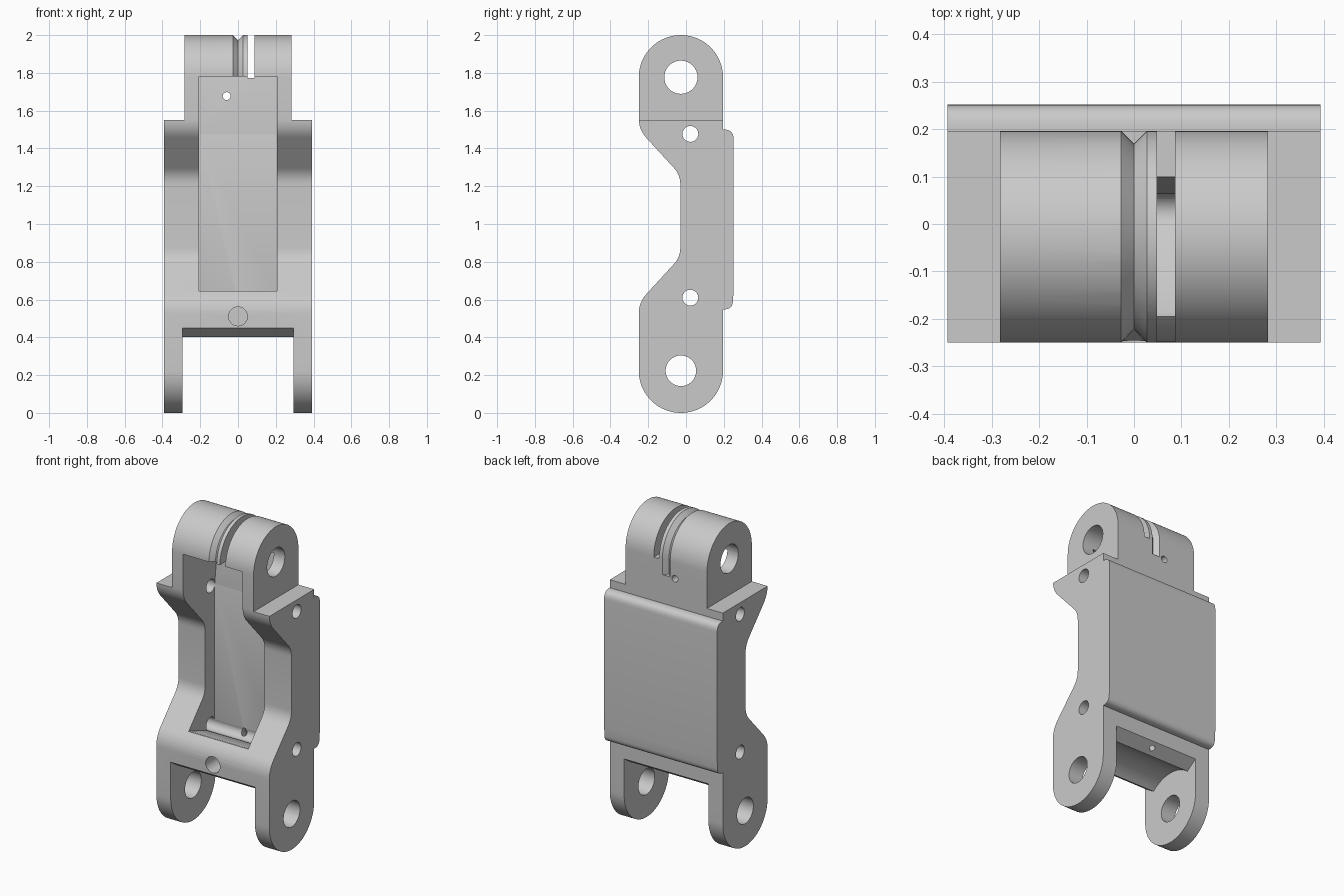
import bpy, bmesh
from math import sin, cos, pi, radians
from mathutils import Vector

cube = bpy.data.objects.get("Cube")
if cube:
    bpy.data.objects.remove(cube)

grey = bpy.data.materials.new("machined grey")
grey.use_nodes = True
colour = (0.59, 0.59, 0.59, 1)
grey.diffuse_color = colour
grey.node_tree.nodes["Principled BSDF"].inputs["Base Color"].default_value = colour

AXIS_Y, TOP_Z, LOW_Z, LUG_R = -0.027, 1.777, 0.223, 0.223
BACK_Y = AXIS_Y + LUG_R


def finish(bm, name):
    bmesh.ops.recalc_face_normals(bm, faces=bm.faces)
    mesh = bpy.data.meshes.new(name)
    bm.to_mesh(mesh)
    bm.free()
    mesh.materials.append(grey)
    obj = bpy.data.objects.new(name, mesh)
    bpy.context.collection.objects.link(obj)
    return obj


def prism(name, profile, x0, x1):
    """Extrude a (y, z) outline along x."""
    bm = bmesh.new()
    face = bm.faces.new([bm.verts.new((x0, y, z)) for y, z in profile])
    new = bmesh.ops.extrude_face_region(bm, geom=[face])["geom"]
    # The starting face stays as the near cap
    bmesh.ops.translate(bm, vec=(x1 - x0, 0, 0),
                        verts=[v for v in new if isinstance(v, bmesh.types.BMVert)])
    return finish(bm, name)


def box(name, x0, x1, y0, y1, z0, z1):
    return prism(name, [(y0, z0), (y1, z0), (y1, z1), (y0, z1)], x0, x1)


def rod(name, start, end, radius, sides=40):
    start, end = Vector(start), Vector(end)
    bm = bmesh.new()
    bmesh.ops.create_cone(bm, cap_ends=True, segments=sides, radius1=radius,
                          radius2=radius, depth=(end - start).length)
    bm.transform((end - start).to_track_quat("Z", "Y").to_matrix().to_4x4())
    bmesh.ops.translate(bm, vec=(start + end) / 2, verts=bm.verts)
    return finish(bm, name)


def arc(cy, cz, r, a0, a1, n):
    angles = [radians(a0 + (a1 - a0) * i / n) for i in range(n + 1)]
    return [(cy + r * cos(a), cz + r * sin(a)) for a in angles]


def rounded(points, n=6):
    """Round each (y, z, size) corner with a quadratic curve."""
    out = []
    for i, (y, z, size) in enumerate(points):
        here = Vector((y, z))
        if not size:
            out.append((y, z))
            continue
        before = Vector(points[i - 1][:2]) - here
        after = Vector(points[i + 1][:2]) - here
        a, b = here + before.normalized() * size, here + after.normalized() * size
        for k in range(n + 1):
            t = k / n
            out.append(tuple(a * (1 - t) ** 2 + here * 2 * t * (1 - t) + b * t * t))
    return out


def cut(target, cutter):
    mod = target.modifiers.new("cut", "BOOLEAN")
    mod.operation = "DIFFERENCE"
    mod.solver = "EXACT"
    mod.object = cutter
    bpy.context.view_layer.objects.active = target
    bpy.ops.object.modifier_apply(modifier=mod.name)
    bpy.data.objects.remove(cutter)


# Link body: round ends, waisted front and raised back panel
back = rounded([(BACK_Y, 0.3, 0), (BACK_Y, 0.548, 0), (0.246, 0.548, 0.042),
                (0.252, 0.65, 0), (0.252, 1.5, 0.05), (BACK_Y, 1.5, 0),
                (BACK_Y, 1.7, 0)])
front = rounded([(-0.25, 1.7, 0), (-0.25, 1.5, 0.06), (-0.03, 1.26, 0.05),
                 (-0.03, 0.825, 0.05), (-0.25, 0.585, 0.06), (-0.25, 0.3, 0)])
outline = (arc(AXIS_Y, LOW_Z, LUG_R, 180, 360, 40) + back
           + arc(AXIS_Y, TOP_Z, LUG_R, 0, 180, 40) + front)
link = prism("link_body", outline, -0.393, 0.393)

# Shoulders beside the narrow upper lug
for x0, x1 in ((-0.5, -0.283), (0.283, 0.5)):
    cut(link, box("shoulder_cut", x0, x1, -0.5, 0.5, 1.55, 2.2))

# Slot through the upper lug
cut(link, box("slot_cut", 0.049, 0.087, -0.5, 0.5, 1.774, 2.2))

# Front pocket with a sloping floor and a back wall that leans away at the top
pocket = [(-0.5, 0.645), (-0.185, 0.645), (0.005, 0.575), (0.063, 0.612),
          (0.064, 1.47), (0.1, 1.78), (-0.5, 1.78)]
cut(link, prism("pocket_cut", pocket, -0.207, 0.207))

# Fork gap with clearance arc and bevelled lips
ceiling = arc(AXIS_Y, LOW_Z, 0.233, 130, 50, 24)
gap = [(-0.35, -0.1), (-0.35, 0.52), (-0.25, 0.45)] + ceiling
gap += [(BACK_Y, 0.45), (0.24, 0.483), (0.24, -0.1)]
cut(link, prism("fork_cut", gap, -0.293, 0.293))

# Pivot bores and cross pin holes
for y, z, r in ((AXIS_Y, TOP_Z, 0.088), (AXIS_Y, LOW_Z, 0.081),
                (0.023, 1.477, 0.042), (0.023, 0.61, 0.042)):
    cut(link, rod("bore_cut", (-0.6, y, z), (0.6, y, z), r))

# Cable groove over the lug and down the back
path = [(pi, TOP_Z - 0.02)] + [(pi - i * pi / 40, TOP_Z) for i in range(41)]
path.append((0, 1.68))
bm = bmesh.new()
rings = []
for a, cz in path:
    rings.append([bm.verts.new((x, AXIS_Y + r * cos(a), cz + r * sin(a)))
                  for x, r in ((0, 0.196), (0.056, 0.252), (-0.056, 0.252))])
for r0, r1 in zip(rings, rings[1:]):
    for i in range(3):
        j = (i + 1) % 3
        bm.faces.new((r0[i], r0[j], r1[j], r1[i]))
bm.faces.new(rings[0])
bm.faces.new(rings[-1])
cut(link, finish(bm, "groove_cut"))

# Cable holes and front blind hole
cut(link, rod("upper_cable_cut", (-0.06, -0.3, 1.677), (-0.06, 0.4, 1.677), 0.021, 20))
cut(link, rod("lower_cable_cut", (0, 0.19, 0.38), (0, 0.035, 0.64), 0.018, 20))
cut(link, rod("front_hole_cut", (0, -0.4, 0.511), (0, -0.1, 0.511), 0.05))

# Smooth curved faces, keep edges sharp
for obj in bpy.context.selected_objects:
    obj.select_set(False)
link.select_set(True)
bpy.context.view_layer.objects.active = link
bpy.ops.object.shade_smooth_by_angle(angle=radians(25))
